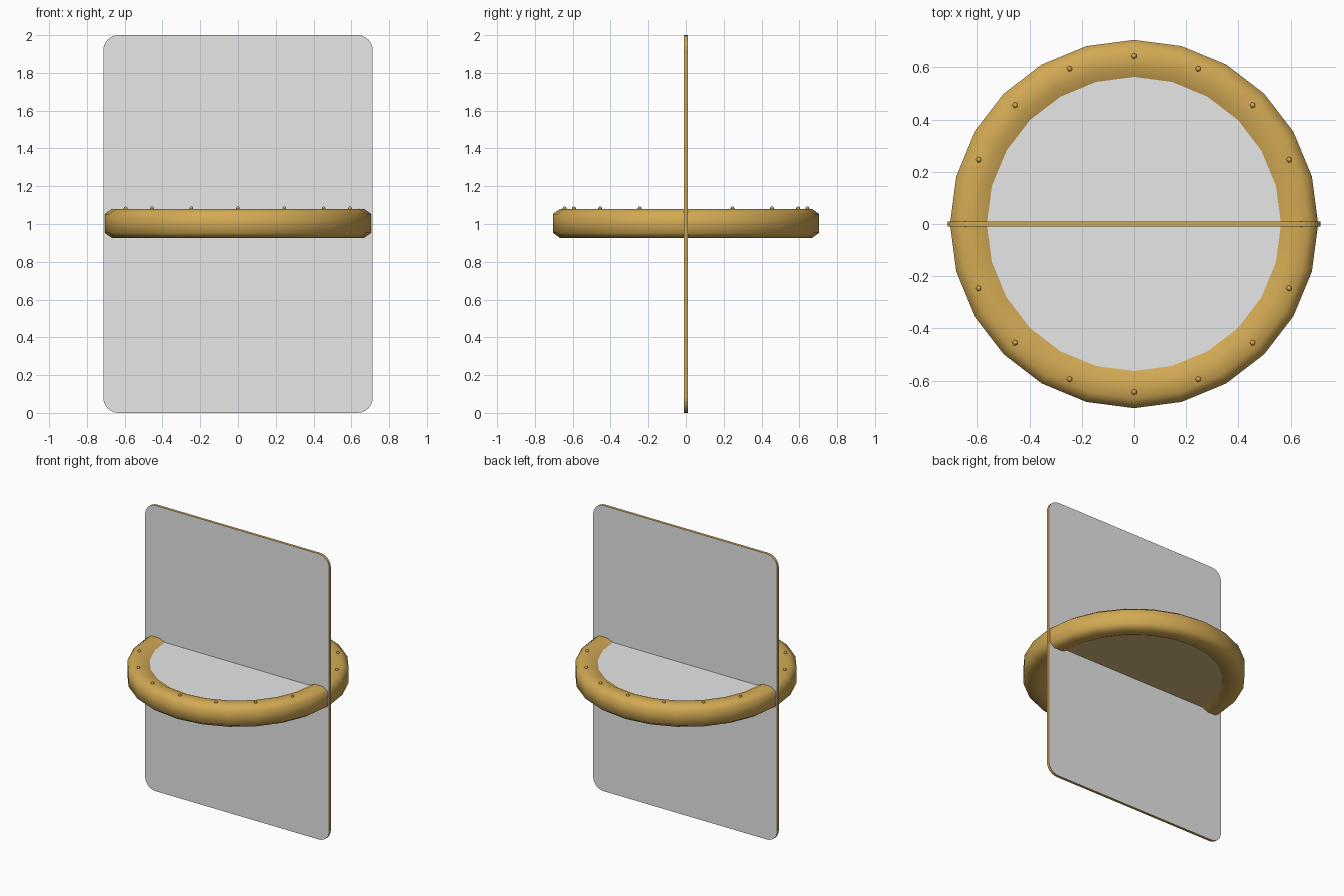
import bpy, bmesh
from math import sin, cos, pi, radians
from mathutils import Matrix, Vector

cube = bpy.data.objects.get("Cube")
if cube:
    bpy.data.objects.remove(cube, do_unlink=True)


def make_material(name, rgb):
    mat = bpy.data.materials.new(name)
    mat.use_nodes = True
    mat.diffuse_color = (*rgb, 1)
    mat.node_tree.nodes["Principled BSDF"].inputs["Base Color"].default_value = (*rgb, 1)
    return mat


GOLD = make_material("warm gold", (0.65, 0.40, 0.088))
TAN = make_material("light tan", (0.69, 0.51, 0.22))
GREY = make_material("pale grey", (0.80, 0.80, 0.80))


def make_object(name, bm, mats, smooth=False):
    bmesh.ops.recalc_face_normals(bm, faces=bm.faces)
    for face in bm.faces:
        face.smooth = smooth
    mesh = bpy.data.meshes.new(name)
    bm.to_mesh(mesh)
    bm.free()
    for mat in mats:
        mesh.materials.append(mat)
    obj = bpy.data.objects.new(name, mesh)
    bpy.context.collection.objects.link(obj)
    return obj


# Ring: chamfered section turned around the vertical axis, open where the disc fills it
SIDES = 24
profile = [(0.55, 0.951), (0.603, 0.926), (0.667, 0.926), (0.705, 0.953),
           (0.705, 1.053), (0.667, 1.08), (0.603, 1.08), (0.55, 1.055)]
bm = bmesh.new()
loops = [[bm.verts.new((r * cos(2 * pi * i / SIDES), r * sin(2 * pi * i / SIDES), z))
          for r, z in profile] for i in range(SIDES)]
for i in range(SIDES):
    a, b = loops[i], loops[(i + 1) % SIDES]
    for j in range(len(profile) - 1):
        bm.faces.new((a[j], b[j], b[j + 1], a[j + 1]))
make_object("ring", bm, [GOLD], smooth=True)

# Disc filling the ring: grey on top, tan below
bm = bmesh.new()
bmesh.ops.create_cone(bm, cap_ends=True, segments=SIDES, radius1=0.6, radius2=0.6,
                      depth=0.116, matrix=Matrix.Translation((0, 0, 1.003)))
bmesh.ops.recalc_face_normals(bm, faces=bm.faces)
for face in bm.faces:
    face.material_index = 1 if face.normal.z > 0.5 else 0
make_object("disc", bm, [TAN, GREY])

# Upright panel: rounded rectangle, grey faces and gold rim
HALF_W, HEIGHT, RADIUS, HALF_T, STEPS = 0.713, 2.0, 0.08, 0.0095, 6
bm = bmesh.new()
outline = []
corners = [(1, 1), (-1, 1), (-1, -1), (1, -1)]
for q, (sx, sz) in enumerate(corners):
    cx, cz = sx * (HALF_W - RADIUS), HEIGHT / 2 + sz * (HEIGHT / 2 - RADIUS)
    for s in range(STEPS + 1):
        t = radians(90 * (q + s / STEPS))
        outline.append(bm.verts.new((cx + RADIUS * cos(t), -HALF_T, cz + RADIUS * sin(t))))
front = bm.faces.new(outline)
extruded = bmesh.ops.extrude_face_region(bm, geom=[front], use_keep_orig=True)
moved = [v for v in extruded["geom"] if isinstance(v, bmesh.types.BMVert)]
bmesh.ops.translate(bm, verts=moved, vec=Vector((0, 2 * HALF_T, 0)))
bmesh.ops.recalc_face_normals(bm, faces=bm.faces)
for face in bm.faces:
    face.material_index = 1 if abs(face.normal.y) > 0.5 else 0
make_object("panel", bm, [GOLD, GREY])

# Studs along the top of the ring
STUDS = 16
bm = bmesh.new()
for i in range(STUDS):
    t = 2 * pi * i / STUDS
    place = Matrix.Translation((0.643 * cos(t), 0.643 * sin(t), 1.082))
    bmesh.ops.create_uvsphere(bm, u_segments=5, v_segments=4, radius=0.0115,
                              matrix=place @ Matrix.Rotation(pi / 2, 4, "Z"))
make_object("studs", bm, [GOLD], smooth=True)
